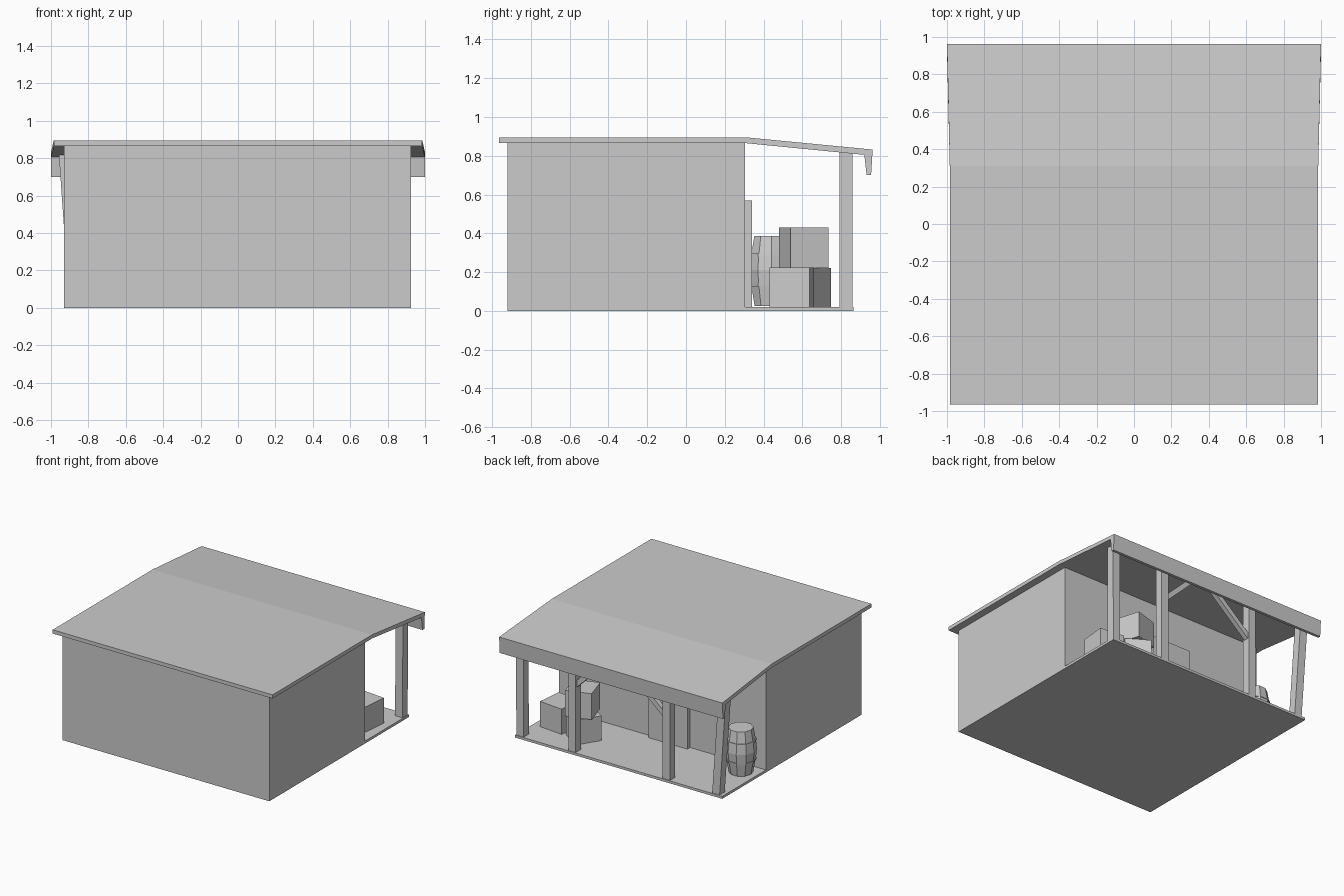
import bpy, bmesh, math
from mathutils import Matrix, Vector

cube = bpy.data.objects.get("Cube")
if cube:
    bpy.data.objects.remove(cube, do_unlink=True)

grey = bpy.data.materials.new("plain_grey")
grey.use_nodes = True
COLOUR = (0.6, 0.6, 0.6, 1)
grey.diffuse_color = COLOUR
grey.node_tree.nodes["Principled BSDF"].inputs["Base Color"].default_value = COLOUR


def finish(name, bm):
    bmesh.ops.recalc_face_normals(bm, faces=bm.faces)
    mesh = bpy.data.meshes.new(name)
    bm.to_mesh(mesh)
    bm.free()
    mesh.materials.append(grey)
    obj = bpy.data.objects.new(name, mesh)
    bpy.context.collection.objects.link(obj)
    return obj


def box(name, low, high):
    """Axis-aligned box between two corners."""
    low, high = Vector(low), Vector(high)
    bm = bmesh.new()
    bmesh.ops.create_cube(bm, size=1)
    bmesh.ops.scale(bm, vec=high - low, verts=bm.verts)
    bmesh.ops.translate(bm, vec=(low + high) / 2, verts=bm.verts)
    return finish(name, bm)


def crate(name, centre, size, height, degrees):
    """Box turned about the vertical axis."""
    bm = bmesh.new()
    bmesh.ops.create_cube(bm, size=1)
    bmesh.ops.scale(bm, vec=(size, size, height), verts=bm.verts)
    turn = Matrix.Rotation(math.radians(degrees), 4, 'Z')
    bmesh.ops.transform(bm, matrix=Matrix.Translation(centre) @ turn, verts=bm.verts)
    return finish(name, bm)


def post(name, x_bottom, x_top, y=0.825, size=0.066, top=0.825):
    """Upright post, sheared so that it can lean sideways."""
    bm = bmesh.new()
    bmesh.ops.create_cube(bm, size=1)
    for v in bm.verts:
        x = x_top if v.co.z > 0 else x_bottom
        z = top if v.co.z > 0 else 0.01
        v.co = (x + v.co.x * size, y + v.co.y * size, z)
    return finish(name, bm)


def brace(name, start, end, y=0.825, size=0.04):
    """Diagonal timber between two (x, z) points."""
    a, b = Vector((start[0], y, start[1])), Vector((end[0], y, end[1]))
    bm = bmesh.new()
    bmesh.ops.create_cube(bm, size=1)
    bmesh.ops.scale(bm, vec=(size, size, (b - a).length), verts=bm.verts)
    turn = (b - a).to_track_quat('Z', 'Y').to_matrix().to_4x4()
    bmesh.ops.transform(bm, matrix=Matrix.Translation((a + b) / 2) @ turn, verts=bm.verts)
    return finish(name, bm)


# House body, porch floor and door
box("house_body", (-0.93, -0.92, 0), (0.925, 0.305, 0.87))
box("porch_floor", (-0.93, 0.3, 0), (0.925, 0.865, 0.02))
box("door", (-0.25, 0.3, 0.02), (0.10, 0.34, 0.57))

# Roof with a bent slope, widening towards the hanging eave board
profile = [(-0.965, 0.895), (0.31, 0.895), (0.963, 0.832), (0.955, 0.70),
           (0.932, 0.70), (0.92, 0.805), (0.31, 0.865), (-0.965, 0.865)]
bm = bmesh.new()
ends = []
for side in (-1, 1):
    ring = []
    for y, z in profile:
        half = 0.985 + 0.015 * max(0, (y - 0.31) / 0.62)
        ring.append(bm.verts.new((side * min(half, 1), y, z)))
    ends.append(ring)
    bm.faces.new(ring)
for i in range(len(profile)):
    j = (i + 1) % len(profile)
    bm.faces.new((ends[0][i], ends[0][j], ends[1][j], ends[1][i]))
finish("roof", bm)

# Porch posts and braces
post("post_left_corner", 0.886, 0.89)
post("post_left_inner", 0.42, 0.42)
post("post_right_inner", -0.425, -0.425)
post("post_right_corner", -0.868, -0.925)
brace("brace_left", (0.41, 0.55), (0.13, 0.82))
brace("brace_right", (-0.42, 0.51), (-0.06, 0.82))

# Crates
crate("crate_end", (0.745, 0.545, 0.122), 0.21, 0.205, -6)
crate("crate_lower", (0.49, 0.61, 0.12), 0.20, 0.20, -32)
crate("crate_upper", (0.50, 0.608, 0.325), 0.204, 0.21, 17)

# Barrel: coarse lathe with two raised hoops
barrel = [(0.09, 0.025), (0.108, 0.125), (0.114, 0.125), (0.116, 0.14), (0.111, 0.14),
          (0.118, 0.21), (0.111, 0.28), (0.116, 0.28), (0.114, 0.295), (0.108, 0.295),
          (0.092, 0.385)]
SIDES = 10
bm = bmesh.new()
rings = [[bm.verts.new((-0.80 + r * math.cos(math.tau * k / SIDES),
                        0.44 + r * math.sin(math.tau * k / SIDES), z))
          for k in range(SIDES)] for r, z in barrel]
for low, high in zip(rings, rings[1:]):
    for k in range(SIDES):
        n = (k + 1) % SIDES
        bm.faces.new((low[k], low[n], high[n], high[k]))
bm.faces.new(rings[0])
bm.faces.new(rings[-1])
finish("barrel", bm)
